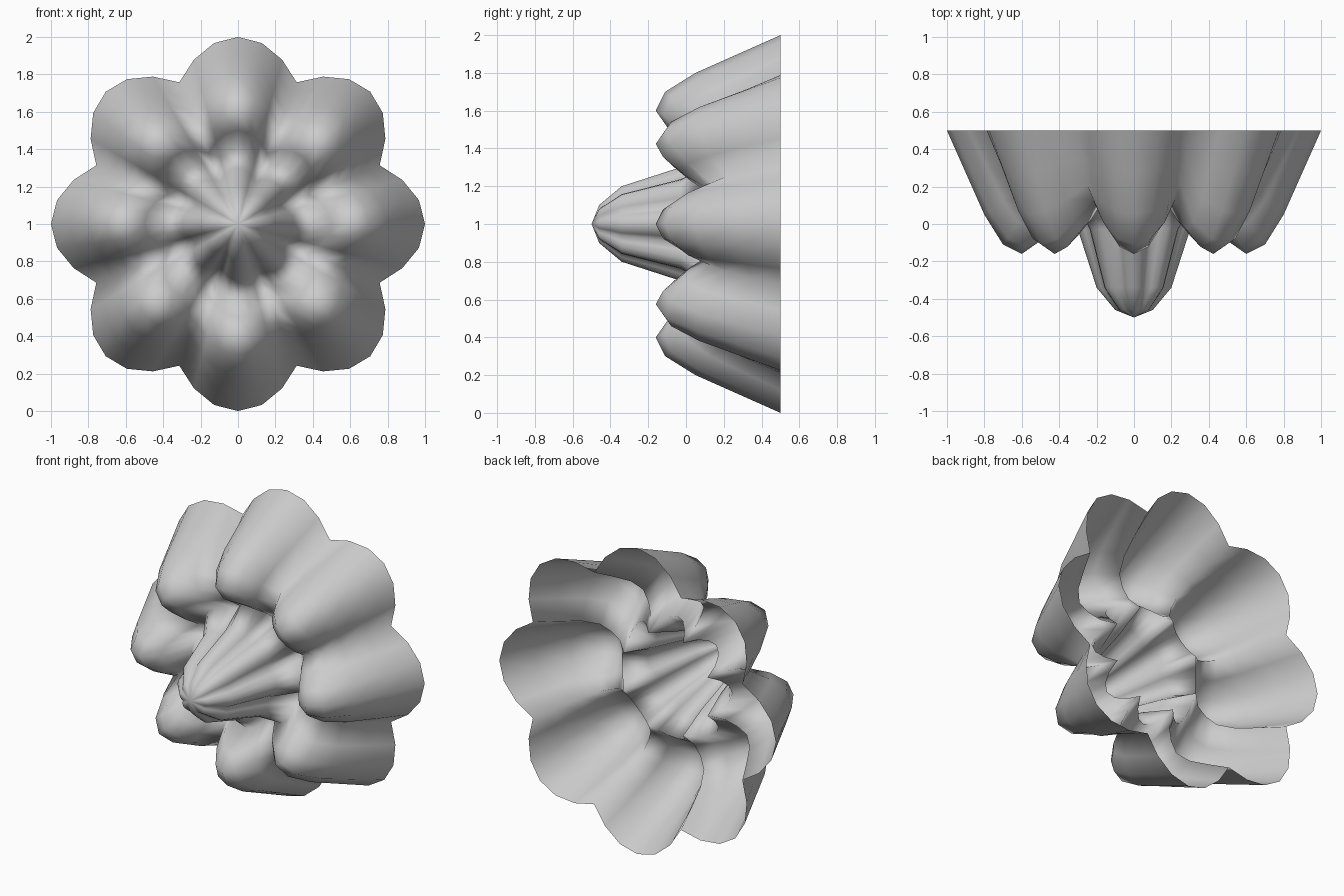
import bpy, bmesh
from math import sin, cos, pi

if "Cube" in bpy.data.objects:
    bpy.data.objects.remove(bpy.data.objects["Cube"])

LOBES, STEPS = 8, 6
N = LOBES * STEPS

# profile rings: (radius, depth y on a lobe's crest, depth y in the notch)
RINGS = [
    (1.0, 0.50, 0.50), (0.9, 0.275, 0.35), (0.8, 0.05, 0.21),
    (0.7, -0.11, 0.13), (0.6, -0.16, 0.12), (0.5, -0.09, 0.14),
    (0.4, 0.09, 0.21),                                        # groove
    (0.3, -0.03, -0.03), (0.2, -0.34, -0.34), (0.1, -0.46, -0.46),  # centre cone
]

bm = bmesh.new()


def ring(radius, crest, notch):
    verts = []
    for i in range(N):
        a = 2 * pi * i / N
        c = abs(cos(a * LOBES / 2))          # 1 on crest, 0 in notch
        r = radius * (0.82 + 0.18 * c)
        verts.append(bm.verts.new((r * sin(a), notch + (crest - notch) * c, 1 + r * cos(a))))
    return verts


# fluted shell, open at the back
loops = [ring(*r) for r in RINGS]
for outer, inner in zip(loops, loops[1:]):
    for i in range(N):
        j = (i + 1) % N
        bm.faces.new((outer[i], inner[i], inner[j], outer[j]))

# tip of the centre cone
tip = bm.verts.new((0, -0.5, 1))
for i in range(N):
    bm.faces.new((loops[-1][i], tip, loops[-1][(i + 1) % N]))

bm.normal_update()
if tip.normal.y > 0:
    bmesh.ops.reverse_faces(bm, faces=bm.faces[:])
for f in bm.faces:
    f.smooth = True

mesh = bpy.data.meshes.new("fluted_flower_shell")
bm.to_mesh(mesh)
bm.free()
bpy.context.collection.objects.link(bpy.data.objects.new("fluted_flower_shell", mesh))
